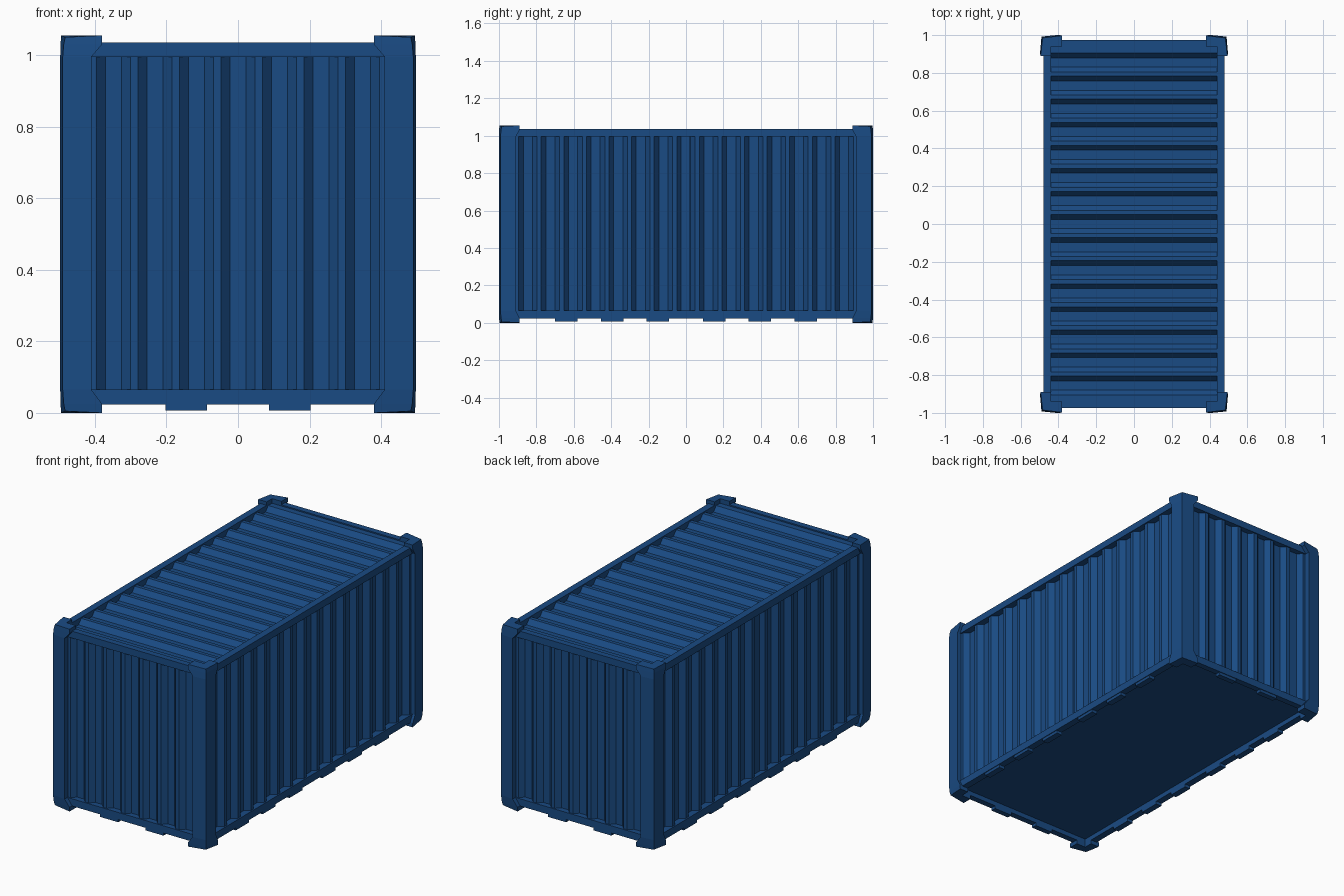
import bpy, bmesh
from mathutils import Matrix

if "Cube" in bpy.data.objects:
    bpy.data.objects.remove(bpy.data.objects["Cube"])

paint = bpy.data.materials.new("blue_paint")
paint.diffuse_color = (0.01, 0.07, 0.23, 1)
paint.use_nodes = True
paint.node_tree.nodes["Principled BSDF"].inputs["Base Color"].default_value = paint.diffuse_color


def finish(bm, name, fix=True):
    if fix:
        bmesh.ops.recalc_face_normals(bm, faces=bm.faces)
    mesh = bpy.data.meshes.new(name)
    bm.to_mesh(mesh)
    bm.free()
    obj = bpy.data.objects.new(name, mesh)
    bpy.context.collection.objects.link(obj)
    mesh.materials.append(paint)
    return obj


def box(name, x0, x1, y0, y1, z0, z1):
    bm = bmesh.new()
    size = Matrix.Diagonal((x1 - x0, y1 - y0, z1 - z0, 1))
    centre = Matrix.Translation(((x0 + x1) / 2, (y0 + y1) / 2, (z0 + z1) / 2))
    bmesh.ops.create_cube(bm, size=1, matrix=centre @ size)
    return finish(bm, name)


def wave(half, count, end, slope=0.025, crest=0.022):
    """Trapezoid corrugation as (position, depth factor) pairs."""
    start = -half + 0.015
    pitch = (2 * half - 0.03 + crest) / count
    pts = [(-end, 0)]
    for i in range(count):
        a = start + i * pitch
        b = a + pitch - crest
        pts += [(a, 0), (a + slope, 1), (b - slope, 1), (b, 0)]
    return pts + [(end, 0)]


def sheet(name, pts, place, a, b, outward):
    """Sweep a corrugated profile from a to b, facing outward."""
    bm = bmesh.new()
    rows = [[bm.verts.new(place(t, d, e)) for t, d in pts] for e in (a, b)]
    for i in range(len(pts) - 1):
        f = bm.faces.new((rows[0][i], rows[0][i + 1], rows[1][i + 1], rows[1][i]))
        f.normal_update()
        if f.normal.dot(outward) < 0:
            f.normal_flip()
    return finish(bm, name, fix=False)


# L-shaped corner posts flaring into castings at both ends
def post(name, sx, sy):
    bm = bmesh.new()
    rings = []
    for z, w, pull in ((0, 0, .007), (.025, 0, .003), (.065, 1, 0),
                       (.995, 1, 0), (1.03, 0, .003), (1.055, 0, .007)):
        xi, yi = .38 + .03 * w, .89 + .02 * w
        zc = min(max(z, .005), 1.05)
        section = ((xi, 1.0 - pull / 3, z), (.49 - pull, .992 - pull, zc),
                   (.497 - pull / 3, yi, z), (.44, yi, z), (.44, .94, z), (xi, .94, z))
        rings.append([bm.verts.new((sx * x, sy * y, h)) for x, y, h in section])
    for lo, hi in zip(rings, rings[1:]):
        for i in range(6):
            j = (i + 1) % 6
            bm.faces.new((lo[i], lo[j], hi[j], hi[i]))
    for ring in (rings[0], rings[-1]):
        bm.faces.new((ring[0], ring[1], ring[4], ring[5]))
        bm.faces.new((ring[1], ring[2], ring[3], ring[4]))
    finish(bm, name)


for sx, side in ((-1, "left"), (1, "right")):
    for sy, end in ((-1, "front"), (1, "back")):
        post(f"corner_post_{end}_{side}", sx, sy)

# Top and bottom rails
for z0, z1, level in ((.023, .065, "bottom"), (.995, 1.035, "top")):
    for s, side, end in ((-1, "left", "front"), (1, "right", "back")):
        x0, x1 = sorted((s * .44, s * .48))
        box(f"{level}_rail_{side}", x0, x1, -.95, .95, z0, z1)
        y0, y1 = sorted((s * .94, s * .975))
        box(f"{level}_rail_{end}", -.45, .45, y0, y1, z0, z1)

# Small feet under the bottom rails
for s, side, end in ((-1, "left", "front"), (1, "right", "back")):
    x0, x1 = sorted((s * .44, s * .476))
    for i, y in enumerate((-.64, -.395, -.15, .15, .395, .64)):
        box(f"foot_{side}_{i + 1}", x0, x1, y - .06, y + .06, .006, .03)
    y0, y1 = sorted((s * .94, s * .971))
    for i, x in enumerate((-.145, .145)):
        box(f"foot_{end}_{i + 1}", x - .058, x + .058, y0, y1, .006, .03)

# Corrugated walls
for s, side, end in ((-1, "left", "front"), (1, "right", "back")):
    sheet(f"wall_{side}", wave(.91, 15, .945),
          lambda t, d, e, s=s: (s * (.472 - .03 * d), t, e), .05, 1.0,
          Matrix.Identity(3)[0] * s)
    sheet(f"wall_{end}", wave(.41, 7, .445),
          lambda t, d, e, s=s: (t, s * (.968 - .026 * d), e), .05, 1.0,
          Matrix.Identity(3)[1] * s)
    # Vertical joint strip in the middle of the long wall
    x0, x1 = sorted((s * .44, s * .452))
    box(f"wall_seam_{side}", x0, x1, -.026, .02, .05, 1.0)

# Corrugated roof and recessed floor
sheet("roof", wave(.92, 15, .945), lambda t, d, e: (e, t, 1.028 - .028 * d),
      -.445, .445, Matrix.Identity(3)[2])
box("floor", -.45, .45, -.95, .95, .05, .062)
